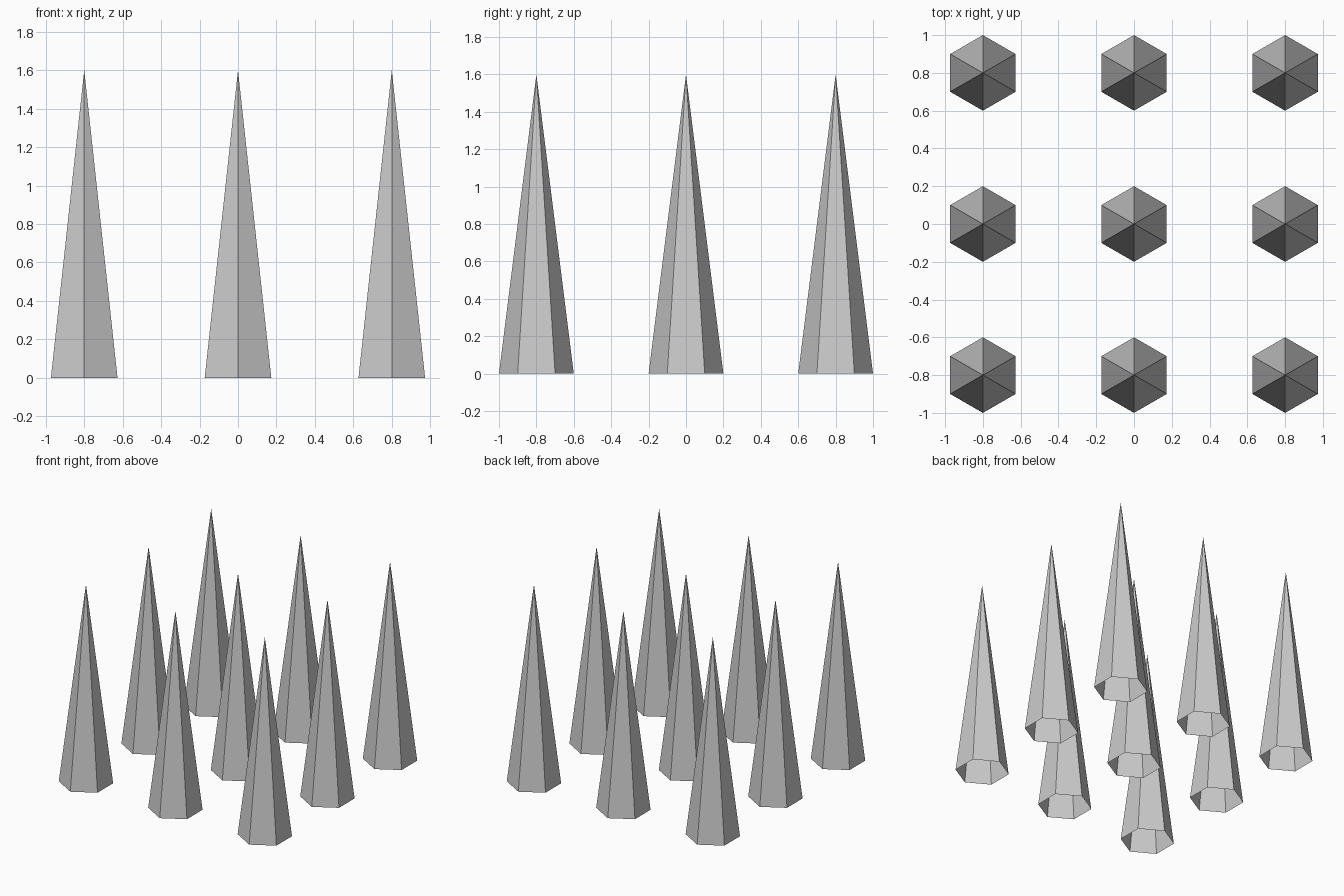
import bpy
import bmesh
import math
from mathutils import Matrix

cube = bpy.data.objects.get("Cube")
if cube:
    bpy.data.objects.remove(cube, do_unlink=True)

RADIUS, HEIGHT, SPACING = 0.2, 1.6, 0.8

# Plain grey
grey = bpy.data.materials.new("light_grey")
grey.use_nodes = True
colour = (0.6, 0.6, 0.6, 1)
grey.diffuse_color = colour
grey.node_tree.nodes["Principled BSDF"].inputs["Base Color"].default_value = colour

# One hollow six-sided spike, open underneath, with a corner facing the front
mesh = bpy.data.meshes.new("spike")
bm = bmesh.new()
rim = [bm.verts.new((RADIUS * math.sin(i * math.pi / 3),
                     -RADIUS * math.cos(i * math.pi / 3), 0)) for i in range(6)]
tip = bm.verts.new((0, 0, HEIGHT))
for i, corner in enumerate(rim):
    bm.faces.new((corner, rim[(i + 1) % 6], tip))
bm.to_mesh(mesh)
bm.free()
mesh.materials.append(grey)

# Three by three grid of spikes sharing the mesh
for row, row_name in zip((-1, 0, 1), ("front", "middle", "back")):
    for column, column_name in zip((-1, 0, 1), ("right", "centre", "left")):
        spike = bpy.data.objects.new(f"spike_{row_name}_{column_name}", mesh)
        spike.matrix_world = Matrix.Translation((column * SPACING, row * SPACING, 0))
        bpy.context.collection.objects.link(spike)
